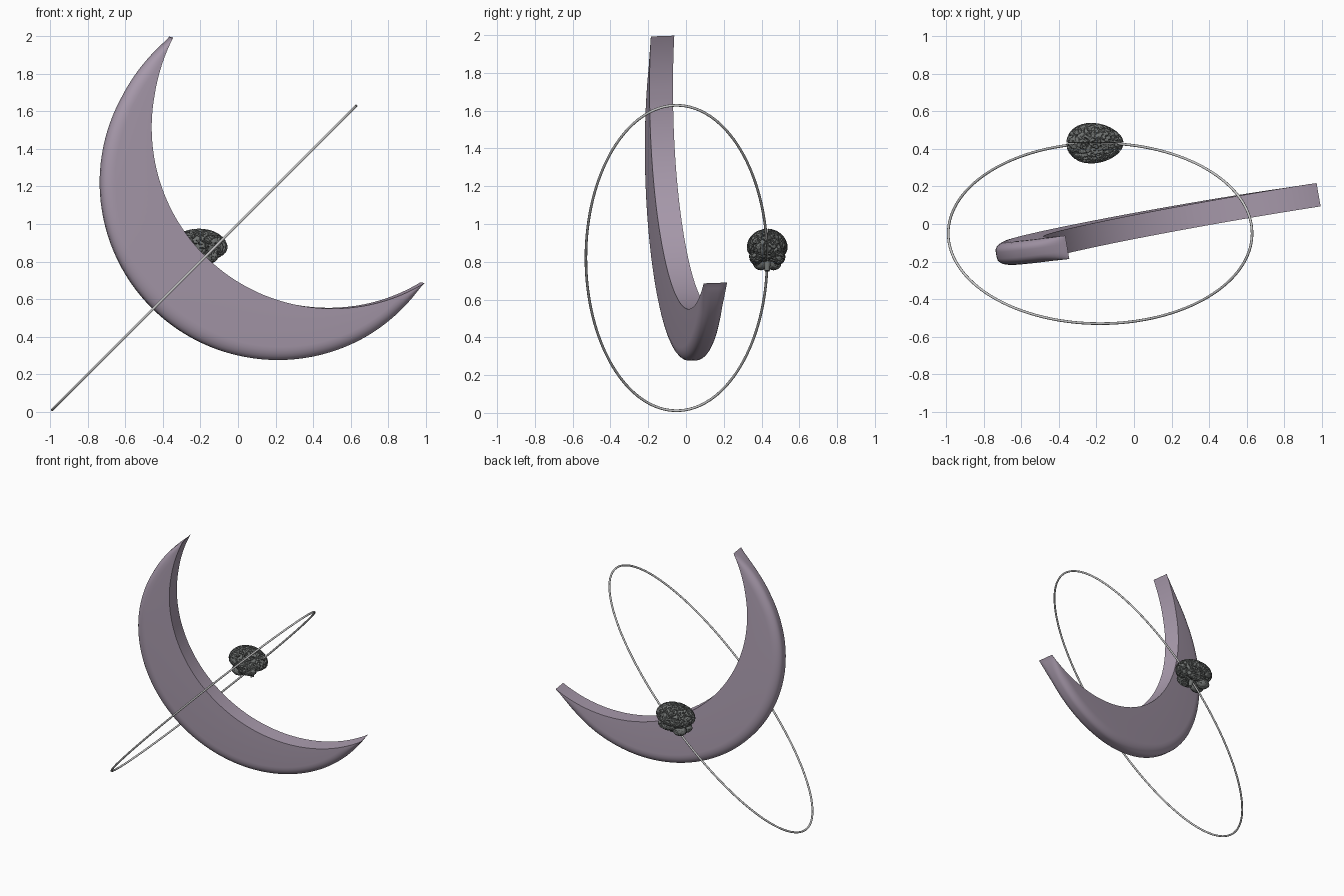
import bpy, bmesh, math
from mathutils import Vector, Matrix, noise

if "Cube" in bpy.data.objects:
    bpy.data.objects.remove(bpy.data.objects["Cube"])


def material(name, rgb):
    m = bpy.data.materials.new(name)
    m.diffuse_color = (*rgb, 1)
    m.use_nodes = True
    m.node_tree.nodes["Principled BSDF"].inputs["Base Color"].default_value = m.diffuse_color
    return m


def finish(bm, name, mat, angle=40):
    bmesh.ops.recalc_face_normals(bm, faces=bm.faces[:])
    me = bpy.data.meshes.new(name)
    bm.to_mesh(me)
    bm.free()
    ob = bpy.data.objects.new(name, me)
    bpy.context.collection.objects.link(ob)
    if mat:
        me.materials.append(mat)
    bpy.ops.object.select_all(action='DESELECT')
    ob.select_set(True)
    bpy.context.view_layer.objects.active = ob
    bpy.ops.object.shade_smooth_by_angle(angle=math.radians(angle))
    return ob


mauve = material("mauve", (0.40, 0.33, 0.42))
dark = material("dark_grey", (0.16, 0.17, 0.165))


# Crescent: two arcs lofted in a slightly turned plane, rounded outer rim
def arc_points(center, radius, tip_a, tip_b, n):
    """Arc from tip_a counter-clockwise to tip_b in the front plane."""
    def polar(p):
        d = p - center
        return math.atan2(d.y, d.x) % math.tau, d.length
    (a0, r0), (a1, r1) = polar(tip_a), polar(tip_b)
    out = []
    for i in range(n + 1):
        t = i / n
        blend = min(1, 8 * min(t, 1 - t))
        r = (r0 + (r1 - r0) * t) * (1 - blend) + radius * blend
        a = a0 + (a1 - a0) * t
        out.append(center + r * Vector((math.cos(a), math.sin(a))))
    return out


def on_plane(p, depth):
    normal = Vector((-0.175, 1, 0.035)).normalized()
    return Vector((p.x, 0.008 + 0.175 * p.x - 0.035 * p.y, p.y)) + depth * normal


tip_a, tip_b = Vector((-0.355, 1.995)), Vector((0.982, 0.688))
N, HALF, RIM = 96, 0.063, 0.045
outer = arc_points(Vector((0.21, 1.22)), 0.943, tip_a, tip_b, N)
inner = arc_points(Vector((0.493, 1.515)), 0.963, tip_a, tip_b, N)
bm = bmesh.new()
rings = []
for o, i in zip(outer, inner):
    width = max((o - i).length, 0.008)
    axis = (o - i).normalized() if (o - i).length > 1e-4 else Vector((-0.7, -0.7)).normalized()
    bevel = min(0.075, width * 0.8)
    section = [(0, -HALF)]
    for k in range(7):
        a = k / 6 * math.pi / 2
        section.append((width - bevel + bevel * math.sin(a), -HALF + RIM - RIM * math.cos(a)))
    section += [(w, -d) for w, d in reversed(section)]
    rings.append([bm.verts.new(on_plane(i + axis * w, d)) for w, d in section])
for r, s in zip(rings, rings[1:]):
    for k in range(len(r)):
        j = (k + 1) % len(r)
        bm.faces.new((r[k], r[j], s[j], s[k]))
bm.faces.new(rings[0])
bm.faces.new(rings[-1])
finish(bm, "crescent", mauve)

# Elliptical orbit ring tilted 45 degrees
bm = bmesh.new()
rings = []
for i in range(128):
    a = math.tau * i / 128
    c = Vector((1.143 * math.cos(a), 0.48 * math.sin(a), 0))
    out = Vector((0.48 * math.cos(a), 1.143 * math.sin(a), 0)).normalized()
    rings.append([bm.verts.new(c + 0.007 * (out * math.cos(b) + Vector((0, 0, math.sin(b)))))
                  for b in (math.tau * k / 10 for k in range(10))])
for i in range(128):
    r, s = rings[i], rings[(i + 1) % 128]
    for k in range(10):
        j = (k + 1) % 10
        bm.faces.new((r[k], r[j], s[j], s[k]))
bm.transform(Matrix.Translation((-0.18, -0.05, 0.82)) @ Matrix.Rotation(-math.pi / 4, 4, 'Y'))
finish(bm, "orbit_ring", None, 60)


# Brain lobes: ellipsoids with winding grooves
MID = 0.43


def groove(p, freq):
    q = p * freq
    q = q + 0.5 * noise.noise_vector(q * 0.6)
    v = abs(noise.noise(q)) / 0.16
    return max(0, 1 - v * v)


def lobe(name, side, center, size, detail, depth, freq, cerebrum=False):
    bm = bmesh.new()
    bmesh.ops.create_icosphere(bm, subdivisions=detail, radius=1)
    c = Vector(center)
    for v in bm.verts:
        d = v.co.normalized()
        p = Vector((d.x * size[0], d.y * size[1], d.z * size[2]))
        if cerebrum:
            p.y *= 1 - 0.14 * d.x
            if p.z < 0:
                p.z *= 0.75
            if p.y < 0.003:
                p.y = 0.003 + 0.02 * p.y
        p += c
        g = groove(Vector((p.x, p.y + side, p.z)), freq) * depth
        p -= d * g
        v.co = Vector((p.x, MID + side * p.y, p.z))
    return finish(bm, name, dark, 60)


for side, label in ((1, "left"), (-1, "right")):
    lobe(label + "_hemisphere", side, (-0.208, 0, 0.875), (0.152, 0.107, 0.1),
         6, 0.013, 48, True)
    lobe(label + "_temporal_lobe", side, (-0.185, 0.058, 0.826), (0.08, 0.038, 0.042),
         5, 0.01, 48)
    lobe(label + "_cerebellum", side, (-0.27, 0.034, 0.795), (0.055, 0.042, 0.04),
         4, 0.005, 80)

# Brain stem
bm = bmesh.new()
bmesh.ops.create_cone(bm, cap_ends=True, segments=20, radius1=0.013, radius2=0.024, depth=0.1)
bm.transform(Matrix.Translation((-0.19, MID, 0.8)) @ Matrix.Rotation(math.radians(-15), 4, 'Y'))
finish(bm, "brain_stem", dark)
